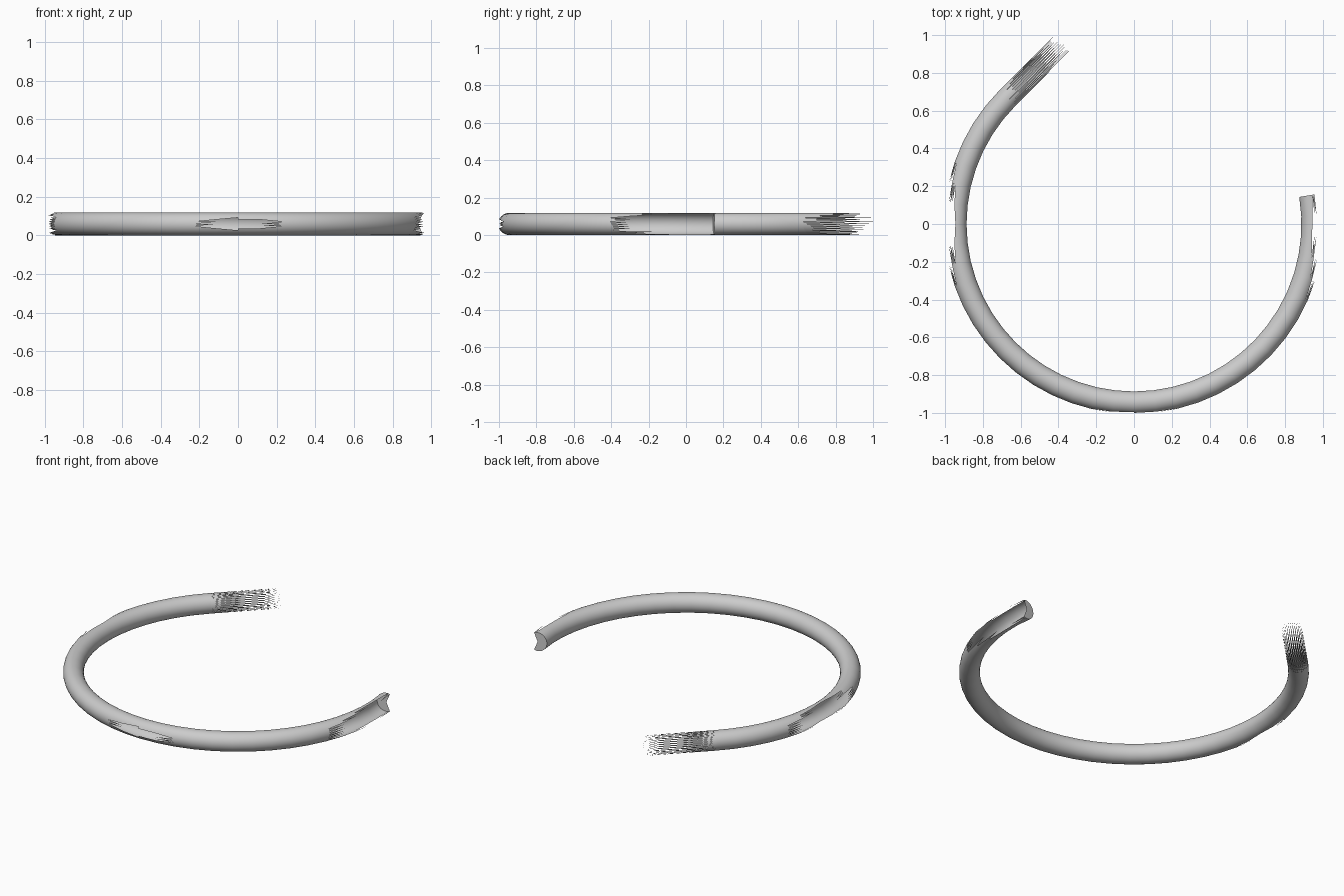
import bpy
from math import cos, sin, pi, radians
from mathutils import Vector

if "Cube" in bpy.data.objects:
    bpy.data.objects.remove(bpy.data.objects["Cube"])

RING = 0.9455      # radius of the hoop centreline
TUBE = 0.059       # radius of the tube
SIDES = 32         # faces round the tube
FRAY = 0.41        # length of the loose strands

# Stations round the hoop, counted from the front middle
LEFT_STEP, RIGHT_STEP = radians(99.3 / 15), radians(90 / 14)
FIRST, LAST = -21, 15

# Half width of the missing outer skin at each station, in tube faces
HOLES = {-1: 2, 0: 3, 1: 2,
         -16: 4, -15: 7, -14: 8, -13: 7, -12: 4,
         11: 4, 12: 6, 13: 8, 14: 8, 15: 6}


def station_angle(k):
    return -pi / 2 + k * (LEFT_STEP if k > 0 else RIGHT_STEP)


def tube_point(k, j):
    a, phi = station_angle(k), 2 * pi * j / SIDES
    radius = RING + TUBE * cos(phi)
    return Vector((radius * cos(a), radius * sin(a), TUBE + TUBE * sin(phi)))


def kept(k, j):
    j %= SIDES
    return min(j, SIDES - j) >= HOLES.get(k, 0)


def make_object(name, faces, smooth=True):
    """Build a mesh from faces given as lists of points, welding shared points."""
    index, polys = {}, []
    for face in faces:
        polys.append([index.setdefault(tuple(round(c, 5) for c in p), len(index))
                      for p in face])
    mesh = bpy.data.meshes.new(name)
    mesh.from_pydata(list(index), [], polys)
    mesh.update()
    obj = bpy.data.objects.new(name, mesh)
    bpy.context.collection.objects.link(obj)
    if smooth:
        mesh.polygons.foreach_set("use_smooth", [True] * len(polys))
    return obj


# Hoop skin, worn through at the front and both sides
skin = []
for k in range(FIRST, LAST):
    # The front hole has one clean quad band and one tapered band
    worn = {HOLES.get(k, 0), HOLES.get(k + 1, 0)}
    clean = k == 0
    for j in range(SIDES):
        corners = [(k, j), (k + 1, j), (k + 1, j + 1), (k, j + 1)]
        if clean:
            if kept(1, j) and kept(1, j + 1):
                skin.append([tube_point(*c) for c in corners])
            continue
        whole = [c for c in corners if kept(*c)]
        if len(whole) >= 3:
            skin.append([tube_point(*c) for c in whole])
        elif len(worn) > 1 and len(whole) == 2 and whole[0][0] == whole[1][0]:
            # Torn teeth reaching into the side holes
            extra = corners[2] if whole[0][0] == k else corners[0]
            skin.append([tube_point(*c) for c in corners if c in whole or c == extra])
make_object("hoop_skin", skin)

# Notched cap on the cut end
hub = sum((tube_point(LAST, j) for j in range(SIDES)), Vector()) / SIDES
cap = [[hub, tube_point(LAST, j + 1), tube_point(LAST, j)]
       for j in range(SIDES) if kept(LAST, j) and kept(LAST, j + 1)]
make_object("end_cap", cap, smooth=False)

# Frayed strands running straight off the other end
a = station_angle(FIRST)
along = Vector((sin(a), -cos(a), 0)) * FRAY
strands = []
for j in range(SIDES):
    p, q = tube_point(FIRST, j), tube_point(FIRST, j + 1)
    strands.append([p + along, p, q])
make_object("frayed_strands", strands)
